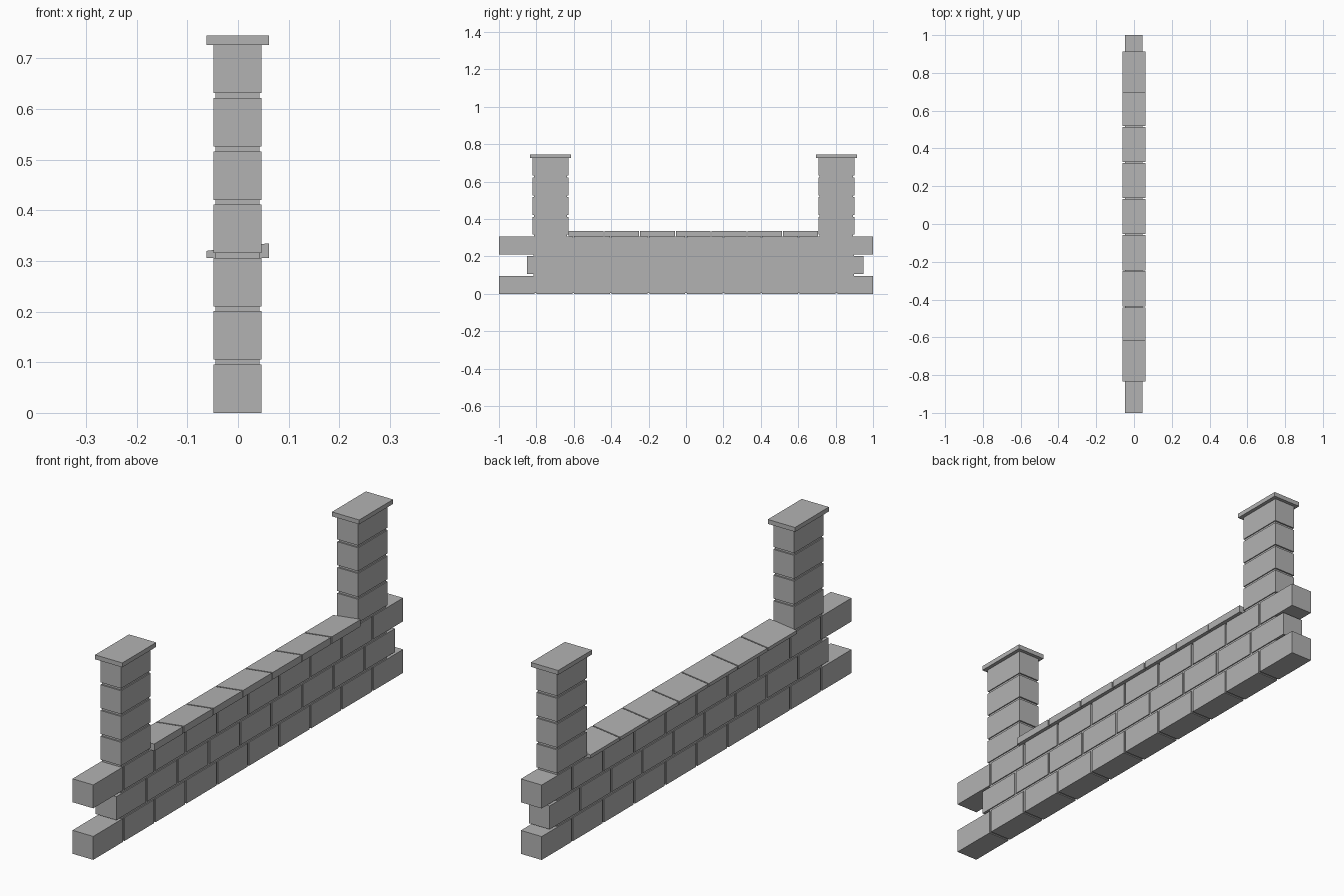
import bpy
import bmesh
from mathutils import Vector

cube = bpy.data.objects.get("Cube")
if cube:
    bpy.data.objects.remove(cube, do_unlink=True)

# One grey stone colour
grey = (0.45, 0.45, 0.45, 1.0)
stone = bpy.data.materials.new("grey_stone")
stone.use_nodes = True
stone.diffuse_color = grey
stone.node_tree.nodes["Principled BSDF"].inputs["Base Color"].default_value = grey

BLOCK_LEN, BLOCK_HIGH = 0.191, 0.0957
GAP = 0.01
PITCH = BLOCK_LEN + GAP
COURSE = 0.1052
BLOCK_X = (-0.048, 0.046)
MORTAR_X = (-0.044, 0.042)
CAP_X = (-0.062, 0.061)
INSET = 0.006


def add_box(bm, xs, ys, zs):
    """Add a box spanning the given ranges and return its vertices."""
    verts = bmesh.ops.create_cube(bm, size=1)["verts"]
    low = Vector((xs[0], ys[0], zs[0]))
    size = Vector((xs[1], ys[1], zs[1])) - low
    for v in verts:
        v.co = Vector([low[i] + (v.co[i] + 0.5) * size[i] for i in range(3)])
    return verts


def finish(name, bm):
    mesh = bpy.data.meshes.new(name)
    bm.to_mesh(mesh)
    bm.free()
    mesh.materials.append(stone)
    obj = bpy.data.objects.new(name, mesh)
    bpy.context.collection.objects.link(obj)


# Wall courses in running bond
for name, row, start, count in (("bottom_course", 0, -1.0, 10),
                                ("middle_course", 1, -0.851, 9),
                                ("top_course", 2, -1.0, 10)):
    bm = bmesh.new()
    z = row * COURSE
    for i in range(count):
        y = start + i * PITCH
        add_box(bm, BLOCK_X, (y, y + BLOCK_LEN), (z, z + BLOCK_HIGH))
    finish(name, bm)

wall_top = 2 * COURSE + BLOCK_HIGH
bm = bmesh.new()
add_box(bm, MORTAR_X, (-0.815, 0.897), (0.004, wall_top - 0.004))
finish("wall_mortar", bm)

# Pillars of stacked blocks with a mortar core and a flat cap
pillar_top = 6 * COURSE + BLOCK_HIGH
for side, start in (("front", -0.82), ("back", 0.709)):
    end = start + BLOCK_LEN
    bm = bmesh.new()
    for row in range(3, 7):
        z = row * COURSE
        add_box(bm, BLOCK_X, (start, end), (z, z + BLOCK_HIGH))
    finish(side + "_pillar_blocks", bm)

    bm = bmesh.new()
    add_box(bm, MORTAR_X, (start + INSET, end - INSET),
            (wall_top - 0.004, pillar_top - 0.004))
    finish(side + "_pillar_mortar", bm)

    bm = bmesh.new()
    add_box(bm, CAP_X, (start - 0.014, end + 0.014), (pillar_top, 0.745))
    finish(side + "_pillar_cap", bm)

# Sloping coping slabs between the pillars
bm = bmesh.new()
for i in range(7):
    y = -0.629 + i * BLOCK_LEN
    for v in add_box(bm, CAP_X, (y + 0.002, y + BLOCK_LEN - 0.003),
                     (wall_top, 0.335)):
        if v.co.z > 0.33 and v.co.x < 0:
            v.co.z = 0.32
finish("coping_slabs", bm)
